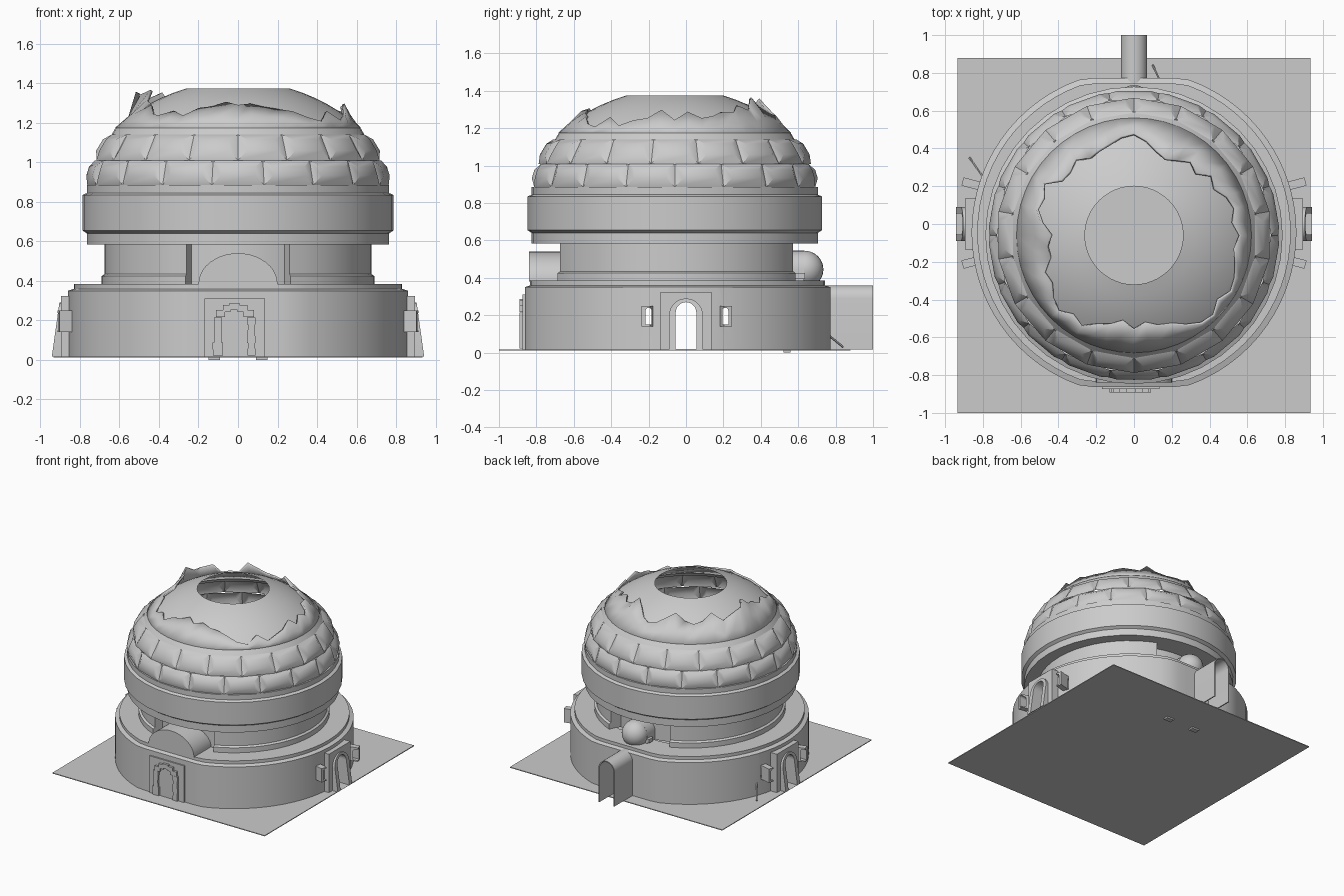
import bpy, bmesh, math, random
from mathutils import Vector, Matrix

random.seed(4)
if "Cube" in bpy.data.objects:
    bpy.data.objects.remove(bpy.data.objects["Cube"])

stone = bpy.data.materials.new("grey stone")
stone.use_nodes = True
GREY = (0.6, 0.6, 0.6, 1)
stone.diffuse_color = GREY
stone.node_tree.nodes["Principled BSDF"].inputs["Base Color"].default_value = GREY
CY = -0.06      # dome axis
BY = -0.045     # base axis


def finish(name, bm, smooth=True):
    bmesh.ops.recalc_face_normals(bm, faces=bm.faces)
    mesh = bpy.data.meshes.new(name)
    bm.to_mesh(mesh)
    bm.free()
    mesh.materials.append(stone)
    ob = bpy.data.objects.new(name, mesh)
    bpy.context.collection.objects.link(ob)
    if smooth:
        select(ob)
        bpy.ops.object.shade_smooth_by_angle(angle=math.radians(32))
    return ob


def select(ob):
    bpy.ops.object.select_all(action='DESELECT')
    ob.select_set(True)
    bpy.context.view_layer.objects.active = ob


def lathe(profile, segs, cy, turn=0, closed=False, flat=None):
    """Sweep (radius, height) points round a vertical axis; flat clips the front and back."""
    bm = bmesh.new()
    rings = []
    for r, z in profile:
        ring = []
        for i in range(segs):
            a = math.tau * (i + turn) / segs
            y = r * math.sin(a)
            if flat:
                y = max(-flat * r, min(flat * r, y))
            ring.append(bm.verts.new((r * math.cos(a), cy + y, z)))
        rings.append(ring)
    pairs = list(zip(rings, rings[1:])) + ([(rings[-1], rings[0])] if closed else [])
    for lo, hi in pairs:
        for i in range(segs):
            j = (i + 1) % segs
            bm.faces.new((lo[i], lo[j], hi[j], hi[i]))
    return bm


def arch(half, z0, z1, rise=None, n=14):
    """Outline of a round-topped opening as (across, height) points."""
    rise = rise or half
    top = [(half * math.cos(math.pi * i / n), z1 - rise + rise * math.sin(math.pi * i / n))
           for i in range(n + 1)]
    return ([(half, z0)] if z1 - rise > z0 else []) + top + ([(-half, z0)] if z1 - rise > z0 else [])


def prism(points, axis, a, b, shift=0):
    bm = bmesh.new()
    place = (lambda u, z, d: (d, u + shift, z)) if axis == 'x' else (lambda u, z, d: (u + shift, d, z))
    near = [bm.verts.new(place(u, z, a)) for u, z in points]
    far = [bm.verts.new(place(u, z, b)) for u, z in points]
    bm.faces.new(near)
    bm.faces.new(far)
    for i in range(len(points)):
        j = (i + 1) % len(points)
        bm.faces.new((near[i], near[j], far[j], far[i]))
    return bm


def box(name, centre, size, turn=0):
    bm = bmesh.new()
    bmesh.ops.create_cube(bm, size=1, matrix=Matrix.Translation(centre) @ Matrix.Rotation(turn, 4, 'Z')
                          @ Matrix.Diagonal((*size, 1)))
    return finish(name, bm, False)


def cut(ob, cutters):
    select(ob)
    for c in cutters:
        mod = ob.modifiers.new("opening", 'BOOLEAN')
        mod.object, mod.operation, mod.solver = c, 'DIFFERENCE', 'EXACT'
        bpy.ops.object.modifier_apply(modifier=mod.name)


# Ground sheet and small footings below it
box("ground", (0, -0.06, 0.015), (1.87, 1.88, 0.006))
for x in (-0.12, 0.12):
    box("footing", (x, 0.54, 0.006), (0.06, 0.04, 0.012))

# Hollow base drum with flattened front and back
base = finish("base_drum", lathe([(0.86, 0.018), (0.86, 0.35), (0.83, 0.36), (0.83, 0.385), (0.62, 0.385),
                                  (0.62, 0.34), (0.81, 0.33), (0.81, 0.018)], 72, BY, closed=True, flat=0.95))

# Openings that run through both sides
door_cut = finish("door_cutter", prism(arch(0.055, 0.019, 0.27), 'x', -1.2, 1.2), False)
window_cuts = [finish("window_cutter", prism(arch(0.016, 0.15, 0.24), 'x', -1.2, 1.2, y), False)
               for y in (-0.2, 0.21)]
cut(base, [door_cut] + window_cuts)

# Side doorways and windows
for s in (-1, 1):
    back = box("door_surround", (s * 0.855, 0, 0.171), (0.08, 0.27, 0.306))
    bm = prism(arch(0.09, 0.018, 0.29), 'x', s * 0.86, s * 0.945)
    for v in bm.verts:
        if abs(v.co.x) > 0.9:
            v.co.x -= s * 0.14 * v.co.z
    frame = finish("door_arch", bm)
    for ob in (back, frame):
        cut(ob, [door_cut])
    for y, cutter in zip((-0.2, 0.21), window_cuts):
        win = box("window_box", (s * 0.85, y, 0.195), (0.12, 0.045, 0.11), s * math.copysign(0.25, y))
        cut(win, [cutter])
for c in [door_cut] + window_cuts:
    bpy.data.objects.remove(c)

# Front doorway: panel with rough stones round an arch
box("front_panel", (-0.017, -0.863, 0.164), (0.305, 0.02, 0.292))
for i in range(17):
    t = i / 16
    if t < 0.3:
        p = (0.085, 0.04 + t * 0.5)
    elif t > 0.7:
        p = (-0.085, 0.04 + (1 - t) * 0.5)
    else:
        a = math.pi * (t - 0.3) / 0.4
        p = (0.085 * math.cos(a), 0.19 + 0.08 * math.sin(a))
    w = random.uniform(0.035, 0.055)
    box("door_stone", (p[0] - 0.017, -0.878, p[1]), (w, 0.026, 0.036))

# Front vault and back capsule on the roof of the base
finish("front_vault", prism(arch(0.2, 0.38, 0.54, 0.155, 20), 'y', -0.84, -0.6))
finish("back_vault", prism(arch(0.1, 0.38, 0.545), 'y', 0.5, 0.63))
bm = bmesh.new()
bmesh.ops.create_uvsphere(bm, u_segments=24, v_segments=12, radius=0.1,
                          matrix=Matrix.Translation((0, 0.635, 0.445)))
finish("back_vault_end", bm)
box("back_collar", (0, 0.61, 0.41), (0.24, 0.05, 0.03))

# Back tunnel: open-ended arched sheet
outer, inner = arch(0.07, 0.018, 0.36), arch(0.062, 0.018, 0.352)
finish("back_tunnel", prism(outer + inner[::-1], 'y', 0.74, 1.0))

# Neck: inner wall plus thicker side walls that leave a gap front and back
finish("neck_wall", lathe([(0.6, 0.38), (0.6, 0.59)], 48, CY))
for s in (-1, 1):
    bm = bmesh.new()
    half = math.acos(0.26 / 0.675)
    n, rows = 20, []
    for r, z in ((0.69, 0.38), (0.69, 0.425), (0.675, 0.435), (0.675, 0.59), (0.59, 0.59), (0.59, 0.38)):
        rows.append([bm.verts.new((s * r * math.cos(half * (2 * i / n - 1)),
                                   CY + 0.01 + r * math.sin(half * (2 * i / n - 1)), z)) for i in range(n + 1)])
    for lo, hi in zip(rows, rows[1:] + rows[:1]):
        for i in range(n):
            bm.faces.new((lo[i], lo[i + 1], hi[i + 1], hi[i]))
    for end in (0, n):
        bm.faces.new([row[end] for row in rows])
    finish("neck_side", bm)

# Dome drum with its floor
finish("dome_drum", lathe([(0.59, 0.585), (0.765, 0.585), (0.765, 0.64), (0.787, 0.655), (0.787, 0.835),
                           (0.765, 0.845), (0.765, 0.885), (0.74, 0.887)], 40, CY))
bm = bmesh.new()
bmesh.ops.create_circle(bm, cap_ends=True, segments=40, radius=0.6, matrix=Matrix.Translation((0, CY, 0.586)))
finish("dome_floor", bm)

# Two staggered rows of raised studs
for k, (low, high) in enumerate((((0.763, 0.885), (0.725, 1.01)), ((0.728, 1.01), (0.65, 1.14)))):
    bm = lathe([low, high], 18, CY, 0.5 * k)
    bmesh.ops.recalc_face_normals(bm, faces=bm.faces)
    bmesh.ops.inset_individual(bm, faces=bm.faces[:], thickness=0.042, depth=0.026, use_even_offset=True)
    finish("stud_row", bm)


# Smooth cap with a round opening
def cap_height(r):
    return 0.483 + math.sqrt(0.929 ** 2 - r * r)


finish("dome_cap", lathe([(0.65, 1.13), (0.64, 1.14), (0.62, 1.175)] +
                         [(r, cap_height(r)) for r in (0.57, 0.51, 0.45, 0.39, 0.32, 0.26)], 48, CY))

# Broken outer skin with a jagged, partly lifted lip
reach = [0.55, 0.53, 0.48, 0.46, 0.55, 0.5, 0.49, 0.55, 0.46, 0.5, 0.59, 0.5, 0.48, 0.53, 0.59, 0.57]
steps = 48
bm = bmesh.new()
rings = [[], [], []]
for i in range(steps):
    a, f = math.tau * i / steps, i / steps * len(reach)
    k = int(f)
    r = reach[k] + (reach[(k + 1) % len(reach)] - reach[k]) * (f - k) + random.uniform(-0.028, 0.028)
    lift = random.uniform(0.008, 0.03) + max(0, random.uniform(-0.06, 0.06)) * (1 + math.sin(a)) / 1.4
    if abs(a - math.pi * 0.95) < 0.2:
        lift += 0.05
    for ring, (q, z) in zip(rings, ((0.622, 1.176), ((r + 0.622) / 2, cap_height((r + 0.622) / 2) + 0.008),
                                    (r, cap_height(r) + lift))):
        ring.append(bm.verts.new((q * math.cos(a), CY + q * math.sin(a), z)))
for lo, hi in zip(rings, rings[1:]):
    for i in range(steps):
        j = (i + 1) % steps
        bm.faces.new((lo[i], lo[j], hi[j], hi[i]))
skin = finish("broken_skin", bm)
select(skin)
mod = skin.modifiers.new("thickness", 'SOLIDIFY')
mod.thickness = 0.014
bpy.ops.object.modifier_apply(modifier=mod.name)

# Loose rods leaning by the wall
for p, q in (((-0.87, 0.35, 0.03), (-0.8, 0.25, 0.12)), ((0.1, 0.84, 0.03), (0.15, 0.73, 0.12))):
    p, q = Vector(p), Vector(q)
    bm = bmesh.new()
    bmesh.ops.create_cone(bm, cap_ends=True, segments=6, radius1=0.006, radius2=0.006, depth=(q - p).length,
                          matrix=Matrix.Translation((p + q) / 2) @ (q - p).to_track_quat('Z', 'Y').to_matrix().to_4x4())
    finish("loose_rod", bm)
